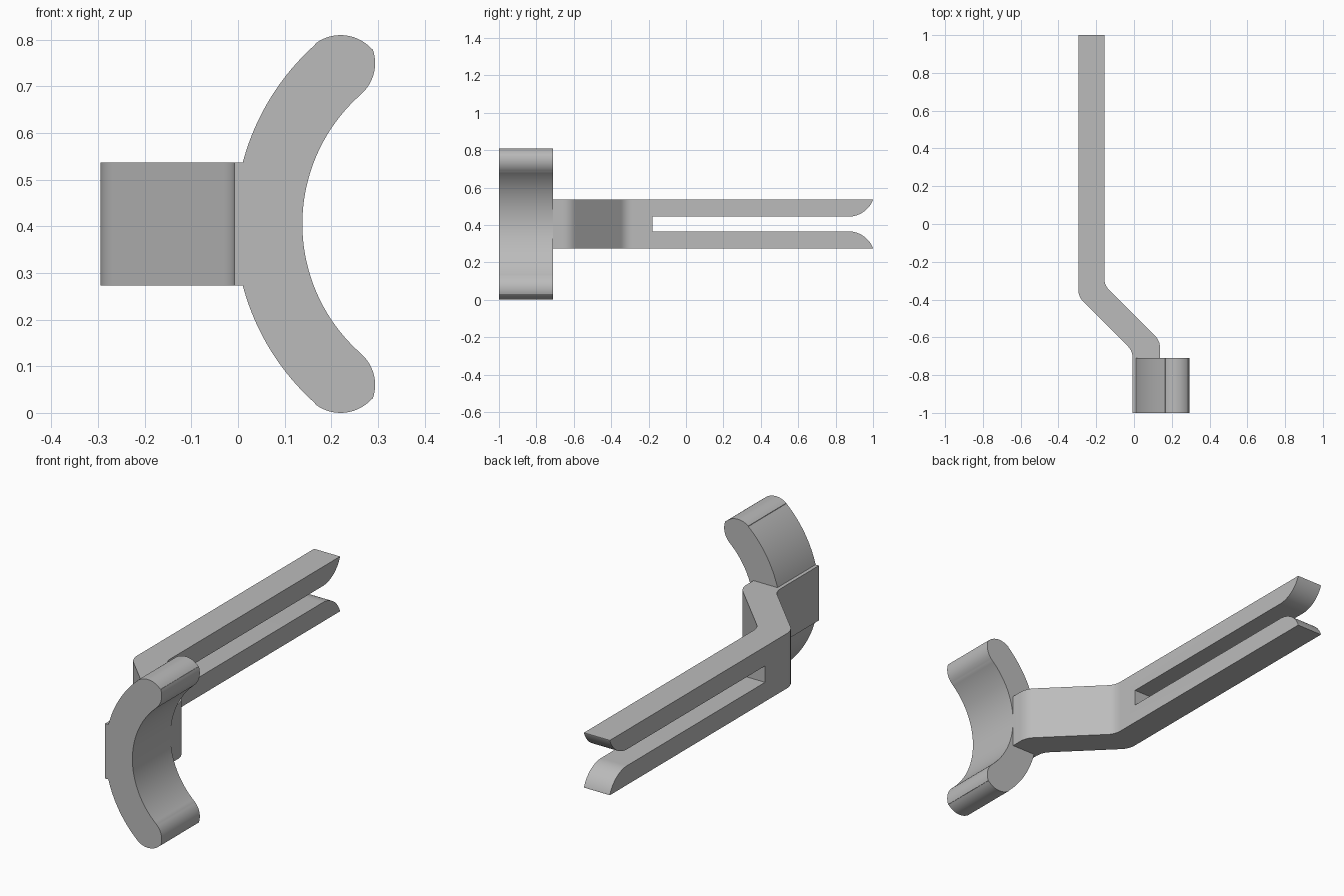
import bpy, bmesh
from math import cos, sin, radians, asin, degrees
from mathutils import Vector

if "Cube" in bpy.data.objects:
    bpy.data.objects.remove(bpy.data.objects["Cube"], do_unlink=True)

grey = bpy.data.materials.new("plain grey")
grey.use_nodes = True
colour = (0.5, 0.5, 0.5, 1)
grey.diffuse_color = colour
grey.node_tree.nodes["Principled BSDF"].inputs["Base Color"].default_value = colour

MID = 0.405                 # height of the mirror plane
HALF = 0.132                # half height of the arm
FRONT, JOIN = -1.0, -0.71   # depth of the cradle


def arc(cx, cy, r, start, end, n):
    angles = [radians(start + (end - start) * i / n) for i in range(n + 1)]
    return [(cx + r * cos(a), cy + r * sin(a)) for a in angles]


def rounded(corner, before, after, size=0.04, n=8):
    """Replace a profile corner by a soft curve."""
    c = Vector(corner)
    a = c + (Vector(before) - c).normalized() * size
    b = c + (Vector(after) - c).normalized() * size
    return [tuple(a * (1 - t) ** 2 + c * 2 * t * (1 - t) + b * t * t)
            for t in (i / n for i in range(n + 1))]


def prism(name, profile, place, start, end):
    """Extrude a profile; place(u, v, depth) gives the 3D position."""
    bm = bmesh.new()
    face = bm.faces.new([bm.verts.new(place(u, v, start)) for u, v in profile])
    moved = bmesh.ops.extrude_face_region(bm, geom=[face])["geom"]
    shift = Vector(place(0, 0, end)) - Vector(place(0, 0, start))
    bmesh.ops.translate(bm, vec=shift, verts=[g for g in moved if isinstance(g, bmesh.types.BMVert)])
    bmesh.ops.recalc_face_normals(bm, faces=bm.faces)
    mesh = bpy.data.meshes.new(name)
    bm.to_mesh(mesh)
    bm.free()
    mesh.materials.append(grey)
    obj = bpy.data.objects.new(name, mesh)
    bpy.context.collection.objects.link(obj)
    return obj


def smooth(obj):
    bpy.ops.object.select_all(action='DESELECT')
    obj.select_set(True)
    bpy.context.view_layer.objects.active = obj
    bpy.ops.object.shade_smooth_by_angle(angle=radians(25))


# Crescent cradle with a flat mounting pad on its back; upper half, then mirrored
outer, inner, centre = 0.515, 0.370, 0.508
pad = 180 - degrees(asin(HALF / outer))
half = [(centre - outer, HALF)]
half += arc(centre, 0, outer, pad, 131.7, 20)
half += arc(0.22, 0.315, 0.09, 127, 42, 14)
half += arc(0.205, 0.345, 0.089, 20, -47, 12)
half += arc(centre, 0, inner, 131, 180, 28)
lower = [(x, -z) for x, z in reversed(half[:-1])]
cradle = prism("crescent_cradle", half + lower,
               lambda x, z, y: (x, y, z + MID), FRONT, JOIN)
smooth(cradle)

# Cranked arm, drawn from above
left, right = -0.295, -0.157
path_a = [(-0.008, JOIN), (-0.008, -0.672), (left, -0.385), (left, 1)]
path_b = [(right, 1), (right, -0.323), (0.138, -0.618), (0.138, JOIN)]
outline = []
for p in (path_a, path_b):
    outline += [p[0]] + rounded(p[1], p[0], p[2], 0.035) + rounded(p[2], p[1], p[3]) + [p[3]]
arm = prism("cranked_arm", outline,
            lambda x, y, z: (x, y, z), MID - HALF, MID + HALF)

# Slot through the arm, flaring at the open end
gap, flare = 0.0395, 0.14
upper = [(-0.18, gap)] + arc(0.869, gap + flare, flare, -90, 0, 20) + [(1.1, gap + flare)]
slot = prism("slot_cutter", upper + [(y, -z) for y, z in reversed(upper)],
             lambda y, z, x: (x, y, z + MID), -0.5, 0.1)
slot.hide_render = True
cut = arm.modifiers.new("slot", 'BOOLEAN')
cut.operation = 'DIFFERENCE'
cut.solver = 'EXACT'
cut.object = slot
bpy.context.view_layer.objects.active = arm
bpy.ops.object.modifier_apply(modifier=cut.name)
bpy.data.objects.remove(slot, do_unlink=True)
smooth(arm)
